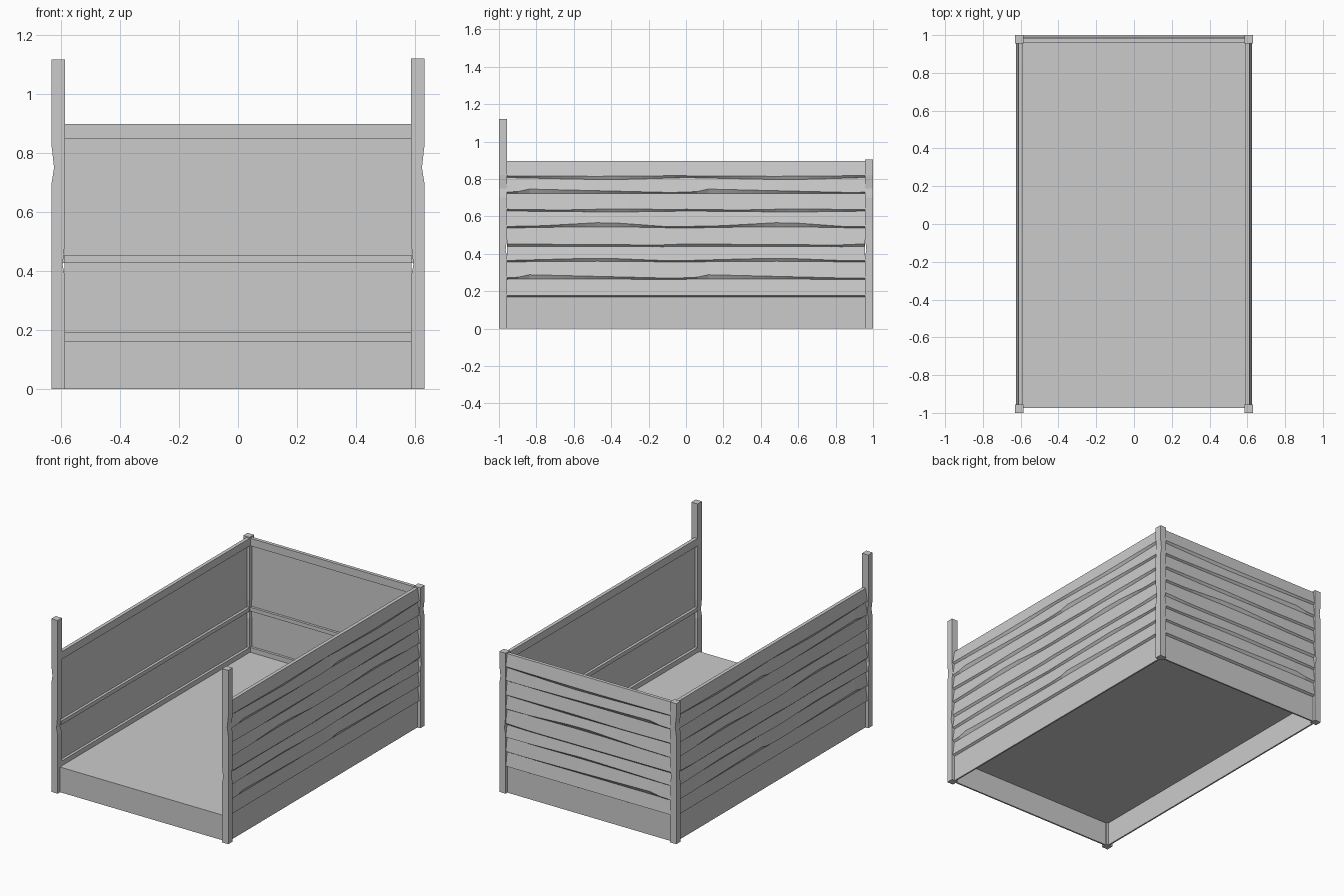
import bpy, bmesh

if "Cube" in bpy.data.objects:
    bpy.data.objects.remove(bpy.data.objects["Cube"])


def finish(name, bm):
    bmesh.ops.recalc_face_normals(bm, faces=bm.faces)
    me = bpy.data.meshes.new(name)
    bm.to_mesh(me)
    bm.free()
    ob = bpy.data.objects.new(name, me)
    bpy.context.collection.objects.link(ob)
    return ob


def loft(bm, sections):
    """Skin a list of equal-length point loops and cap the ends."""
    rings = [[bm.verts.new(p) for p in s] for s in sections]
    n = len(rings[0])
    for a, b in zip(rings, rings[1:]):
        for i in range(n):
            j = (i + 1) % n
            bm.faces.new((a[i], a[j], b[j], b[i]))
    bm.faces.new(rings[0])
    bm.faces.new(rings[-1])


def box(name, x, y, z):
    bm = bmesh.new()
    loft(bm, [[(x[0], y[0], h), (x[1], y[0], h), (x[1], y[1], h), (x[0], y[1], h)] for h in z])
    return finish(name, bm)


def sample(points, t):
    """Piecewise-linear lookup in a (position, offset) list."""
    for (a, va), (b, vb) in zip(points, points[1:]):
        if t <= b:
            return va + (vb - va) * (t - a) / (b - a)
    return points[-1][1]


# Waney edge shapes over one board length: (upper curve, lower curve)
FLAT = [(0, 0), (1, 0)]
THIN = [(0, .008), (1, .008)]
KICK = ([(0, .01), (.07, .013), (.12, .026), (.25, .023), (.9, .008), (1, .009)], FLAT)
HUMP = ([(0, .009), (.35, .018), (.55, .021), (.9, .008), (1, .008)],
        [(0, 0), (.5, .003), (1, 0)])
SWELL = ([(0, .01), (.2, .014), (.5, .03), (.62, .028), (.88, .01), (1, .01)],
         [(0, 0), (.5, .008), (1, 0)])
SLIM = ([(0, .014), (.4, .012), (.85, .009), (1, .015)], [(0, 0), (.9, -.003), (1, 0)])
RIPPLE = ([(0, .014), (.3, .01), (.6, .016), (1, .012)],
          [(0, .003), (.3, 0), (.6, -.005), (1, .003)])
DIP = ([(0, .011), (.5, .008), (1, .012)], [(0, 0), (.3, -.01), (.57, -.018), (1, 0)])
BOARDS = [(.168, (THIN, FLAT)), (.262, KICK), (.355, HUMP), (.438, SLIM),
          (.536, SWELL), (.624, RIPPLE), (.72, KICK), (.806, DIP)]
TOP = .897


def cladding(name, half, repeats, place):
    """Stack of overlapping wavy boards; place maps (along, depth, z) to world."""
    bm = bmesh.new()
    steps = 16 * repeats
    for k, (z, (upper, lower)) in enumerate(BOARDS):
        last = k == len(BOARDS) - 1
        top = TOP if last else BOARDS[k + 1][0] + .008
        sections = []
        for i in range(steps + 1):
            u = -half + 2 * half * i / steps
            t = 1.0 if i == steps else (i / 16) % 1
            lo, up = z + sample(lower, t), z + sample(upper, t)
            prof = [(0, lo), (.005, lo), (.019, up), (.006, top), (0, top)]
            sections.append([place(u, d, h) for d, h in prof])
        loft(bm, sections)
    return finish(name, bm)


# Outer cladding on three sides
cladding("right_cladding", .957, 2, lambda u, d, h: (.605 + d, u, h))
cladding("left_cladding", .957, 2, lambda u, d, h: (-.605 - d, u, h))
cladding("back_cladding", .587, 1, lambda u, d, h: (u, .978 + d, h))

# Floor and skirts
box("floor", (-.605, .605), (-.97, .978), (.152, .162))
box("front_skirt", (-.587, .587), (-.975, -.965), (0, .162))
box("back_skirt", (-.587, .587), (.972, .982), (0, .17))

# Inner rails on the side and back walls
RAILS = [("bottom", .162, .193), ("middle", .427, .452), ("top", .848, .897)]
for sx, side in ((1, "right"), (-1, "left")):
    box(side + "_skirt", sorted((sx * .6, sx * .61)), (-.957, .957), (0, .17))
    for level, z0, z1 in RAILS:
        box(f"{side}_{level}_rail", sorted((sx * .588, sx * .606)), (-.957, .957), (z0, z1))
for level, z0, z1 in RAILS:
    box(f"back_{level}_rail", (-.588, .588), (.962, .979), (z0, z1))


def post(name, sx, sy, height):
    """Slightly irregular corner post: (z, outer nick, inner nick)."""
    levels = [(0, 0, 0), (.38, 0, 0), (.42, 0, .008), (.5, 0, 0),
              (.7, 0, 0), (.75, .008, 0), (.82, 0, 0), (height, 0, 0)]
    sections = []
    for z, o, i in levels:
        x0, x1 = sx * (.586 + i), sx * (.631 - o)
        y0, y1 = sy * (.956 + i), sy * (1 - (o if z != .75 else 0))
        sections.append([(x0, y0, z), (x1, y0, z), (x1, y1, z), (x0, y1, z)])
    bm = bmesh.new()
    loft(bm, sections)
    finish(name, bm)


# Corner posts, tall at the front
for sx, side in ((1, "right"), (-1, "left")):
    post("front_post_" + side, sx, -1, 1.118 + sx * .002)
    post("back_post_" + side, sx, 1, .905)
